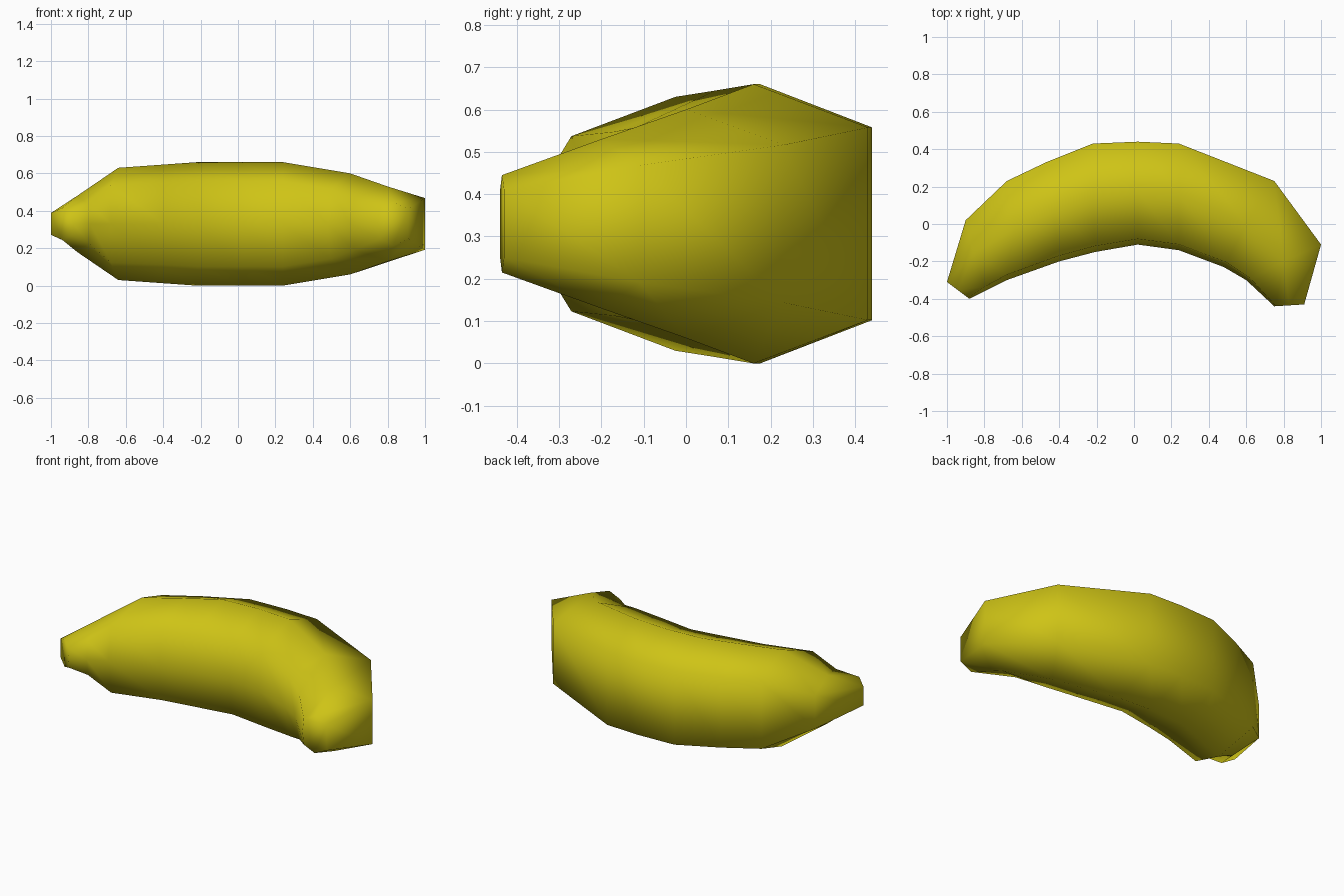
import bpy, bmesh
from mathutils import Vector

if "Cube" in bpy.data.objects:
    bpy.data.objects.remove(bpy.data.objects["Cube"])

# Ring stations from stem to tip, seen from above:
# outer bend (x, y), widest point (x, y), inner bend (x, y), half height
RINGS = [
    (-1.00, -0.31, -0.94, -0.355, -0.88, -0.40, 0.085),
    (-0.90, 0.02, -0.86, -0.16, -0.79, -0.355, 0.15),
    (-0.68, 0.23, -0.64, -0.025, -0.68, -0.30, 0.30),
    (-0.47, 0.33, -0.43, 0.07, -0.40, -0.20, 0.315),
    (-0.22, 0.43, -0.22, 0.16, -0.21, -0.15, 0.33),
    (0.02, 0.44, 0.02, 0.175, 0.02, -0.11, 0.33),
    (0.24, 0.43, 0.24, 0.16, 0.24, -0.14, 0.33),
    (0.75, 0.23, 0.60, 0.00, 0.48, -0.23, 0.27),
    (1.00, -0.11, 0.80, -0.20, 0.60, -0.30, 0.20),
    (0.91, -0.43, 0.83, -0.435, 0.75, -0.44, 0.115),
]
MID_Z = 0.33
EDGE = 0.69      # height of the outer and inner edges relative to the widest point


def section(ox, oy, mx, my, ix, iy, h):
    """Seven-sided cross-section: flat outer face, slight ridge inside."""
    outer, mid, ridge = Vector((ox, oy, MID_Z)), Vector((mx, my, MID_Z)), Vector((ix, iy, MID_Z))
    inner = ridge.lerp(outer, 0.055)
    up = Vector((0, 0, h))
    return [outer - up * EDGE, outer + up * EDGE, mid + up, inner + up * EDGE,
            ridge, inner - up * EDGE, mid - up]


# Fruit body: bridge the sections and close both ends
bm = bmesh.new()
loops = [[bm.verts.new(p) for p in section(*r)] for r in RINGS]
for a, b in zip(loops, loops[1:]):
    for i in range(7):
        j = (i + 1) % 7
        bm.faces.new((a[i], a[j], b[j], b[i]))
bm.faces.new(loops[0])
bm.faces.new(loops[-1])
bmesh.ops.recalc_face_normals(bm, faces=bm.faces)
for f in bm.faces:
    f.smooth = True

mesh = bpy.data.meshes.new("banana")
bm.to_mesh(mesh)
bm.free()
banana = bpy.data.objects.new("banana", mesh)
bpy.context.collection.objects.link(banana)

# Yellow peel
peel = bpy.data.materials.new("yellow_peel")
peel.diffuse_color = (0.62, 0.55, 0.008, 1)
peel.use_nodes = True
peel.node_tree.nodes["Principled BSDF"].inputs["Base Color"].default_value = peel.diffuse_color
mesh.materials.append(peel)
